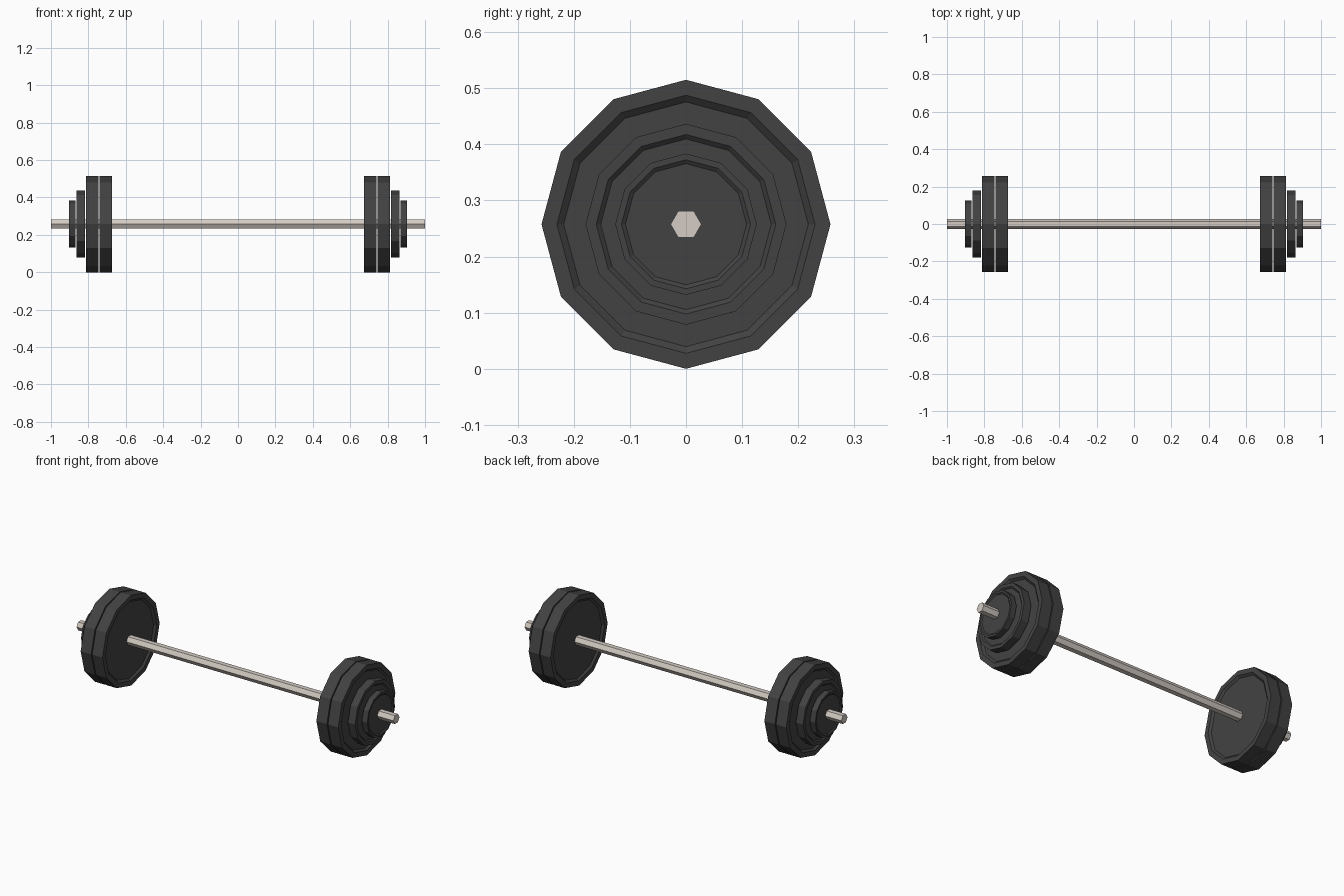
import bpy, bmesh, math

if "Cube" in bpy.data.objects:
    bpy.data.objects.remove(bpy.data.objects["Cube"])

AXIS_Z = 0.2575  # height of the bar axis


def material(name, rgb):
    m = bpy.data.materials.new(name)
    m.diffuse_color = (*rgb, 1)
    m.use_nodes = True
    m.node_tree.nodes["Principled BSDF"].inputs["Base Color"].default_value = m.diffuse_color
    return m


black = material("black_iron", (0.055, 0.055, 0.055))
steel = material("warm_steel", (0.66, 0.60, 0.55))


def lathe_x(name, profile, sides, mat):
    """Faceted solid turned round the bar axis; profile is (x, radius) points."""
    bm = bmesh.new()
    rings = []
    for x, r in profile:
        rings.append([bm.verts.new((x, r * math.cos(2 * math.pi * i / sides),
                                    AXIS_Z + r * math.sin(2 * math.pi * i / sides)))
                      for i in range(sides)])
    for a, b in zip(rings, rings[1:]):
        for i in range(sides):
            j = (i + 1) % sides
            bm.faces.new((a[i], a[j], b[j], b[i]))
    bm.faces.new(rings[0])
    bm.faces.new(rings[-1])
    bmesh.ops.recalc_face_normals(bm, faces=bm.faces)
    me = bpy.data.meshes.new(name)
    bm.to_mesh(me)
    bm.free()
    me.materials.append(mat)
    ob = bpy.data.objects.new(name, me)
    bpy.context.collection.objects.link(ob)
    return ob


def plate(name, x0, x1, r, rim_in, dish_r, depth):
    """Weight plate with a shallow dish in both faces."""
    lathe_x(name, [(x0 + depth, dish_r), (x0, rim_in), (x0, r),
                   (x1, r), (x1, rim_in), (x1 - depth, dish_r)], 12, black)


# Hexagonal bar
lathe_x("bar", [(-1, 0.0275), (1, 0.0275)], 6, steel)

# Plates: inner x, outer x, radius, rim inner radius, dish radius, dish depth
plates = [
    ("inner_large_plate", 0.675, 0.741, 0.2575, 0.230, 0.218, 0.010),
    ("outer_large_plate", 0.747, 0.813, 0.2575, 0.230, 0.218, 0.010),
    ("medium_plate", 0.819, 0.864, 0.179, 0.160, 0.152, 0.007),
    ("small_plate", 0.870, 0.903, 0.126, 0.115, 0.108, 0.005),
]
for side, s in (("right", 1), ("left", -1)):
    for name, a, b, *dims in plates:
        x0, x1 = sorted((s * a, s * b))
        plate(f"{side}_{name}", x0, x1, *dims)
